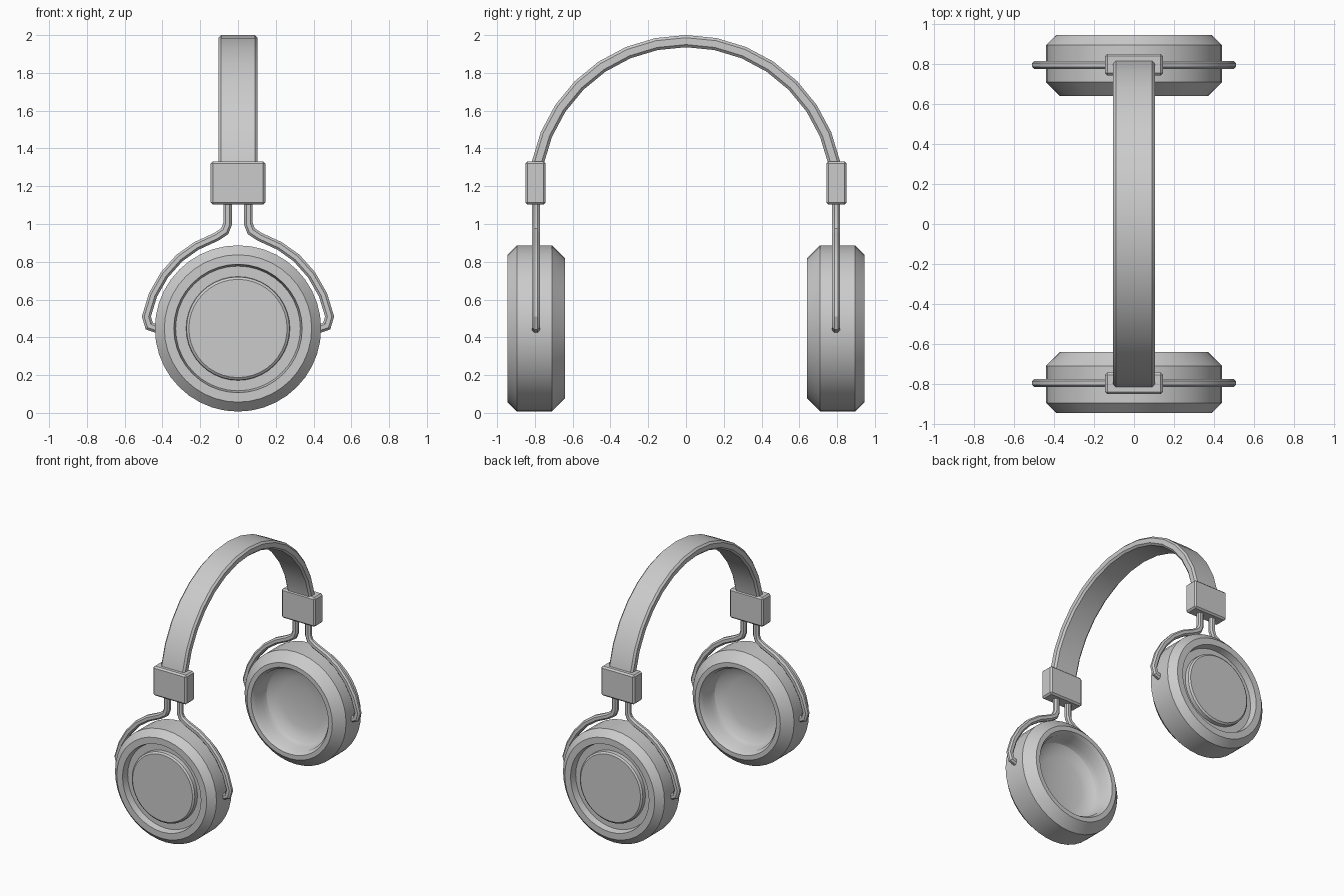
import bpy, bmesh, math
from mathutils import Vector, Matrix

if "Cube" in bpy.data.objects:
    bpy.data.objects.remove(bpy.data.objects["Cube"])


def finish(bm, name):
    bmesh.ops.remove_doubles(bm, verts=bm.verts, dist=1e-4)
    bmesh.ops.recalc_face_normals(bm, faces=bm.faces)
    mesh = bpy.data.meshes.new(name)
    bm.to_mesh(mesh)
    bm.free()
    ob = bpy.data.objects.new(name, mesh)
    bpy.context.collection.objects.link(ob)
    bpy.ops.object.select_all(action='DESELECT')
    ob.select_set(True)
    bpy.context.view_layer.objects.active = ob
    bpy.ops.object.shade_smooth_by_angle(angle=math.radians(30))
    return ob


def lathe(name, profile, side, z, steps=40):
    """Spin (radius, y) points round a y axis at height z."""
    bm = bmesh.new()
    vs = [bm.verts.new((r, side * y, z)) for r, y in profile]
    es = [bm.edges.new(p) for p in zip(vs, vs[1:])]
    bmesh.ops.spin(bm, geom=vs + es, cent=(0, 0, z), axis=(0, 1, 0),
                   angle=math.tau, steps=steps, use_merge=True)
    return finish(bm, name)


def sweep(name, path, half_w, half_d, cut, place):
    """Sweep a chamfered rectangle along a planar path; place maps (u, v, depth) to 3D."""
    w, d = half_w, half_d
    section = [(w - cut, d), (w, d - cut), (w, cut - d), (w - cut, -d),
               (cut - w, -d), (-w, cut - d), (-w, d - cut), (cut - w, d)]
    pts = [Vector(p) for p in path]
    bm = bmesh.new()
    rings = []
    for i, p in enumerate(pts):
        a = (p - pts[i - 1]).normalized() if i else (pts[1] - p).normalized()
        b = (pts[i + 1] - p).normalized() if i < len(pts) - 1 else a
        t = (a + b).normalized()
        n = Vector((-t.y, t.x)) / max(t.dot(a), 0.6)
        rings.append([bm.verts.new(place(p.x + n.x * s, p.y + n.y * s, q)) for s, q in section])
    for r0, r1 in zip(rings, rings[1:]):
        for k in range(8):
            bm.faces.new((r0[k], r0[k - 1], r1[k - 1], r1[k]))
    bm.faces.new(rings[0])
    bm.faces.new(rings[-1])
    return finish(bm, name)


def block(name, centre, size, cut):
    bm = bmesh.new()
    bmesh.ops.create_cube(bm, size=1, matrix=Matrix.Translation(centre) @ Matrix.Diagonal((*size, 1)))
    bmesh.ops.bevel(bm, geom=bm.edges[:], offset=cut, segments=1, affect='EDGES')
    return finish(bm, name)


# Headband arch
arch = [(0.8 * math.cos(math.pi * i / 16), 1.168 + 0.8 * math.sin(math.pi * i / 16))
        for i in range(17)]
sweep("headband", arch, 0.032, 0.104, 0.014, lambda u, v, q: (q, u, v))

# Cup outline: raised outer cap, groove, rim, body, padded rim, hollow inside
cup = [(0, 0.935), (0.26, 0.935), (0.273, 0.925), (0.275, 0.895), (0.33, 0.895),
       (0.34, 0.945), (0.39, 0.945), (0.44, 0.895), (0.44, 0.71), (0.37, 0.64),
       (0.335, 0.64), (0.315, 0.67), (0.31, 0.74), (0.295, 0.775), (0.26, 0.80),
       (0.2, 0.815), (0.1, 0.825), (0, 0.827)]

# Fork arm centreline, from the slider down to the pivot on the cup
arm = [(0.055, 1.2), (0.055, 1.0), (0.07, 0.962), (0.115, 0.932), (0.22, 0.884),
       (0.31, 0.82), (0.39, 0.73), (0.45, 0.625), (0.485, 0.51), (0.47, 0.46), (0.42, 0.443)]

for side, label in ((-1, "left"), (1, "right")):
    lathe("ear_cup_" + label, cup, side, 0.447)
    block("slider_" + label, (0, side * 0.797, 1.217), (0.29, 0.108, 0.23), 0.012)
    for sx, end in ((-1, "rear"), (1, "front")):
        sweep(f"fork_arm_{label}_{end}", arm, 0.023, 0.021, 0.012,
              lambda u, v, q: (sx * u, side * 0.795 + q, v))
